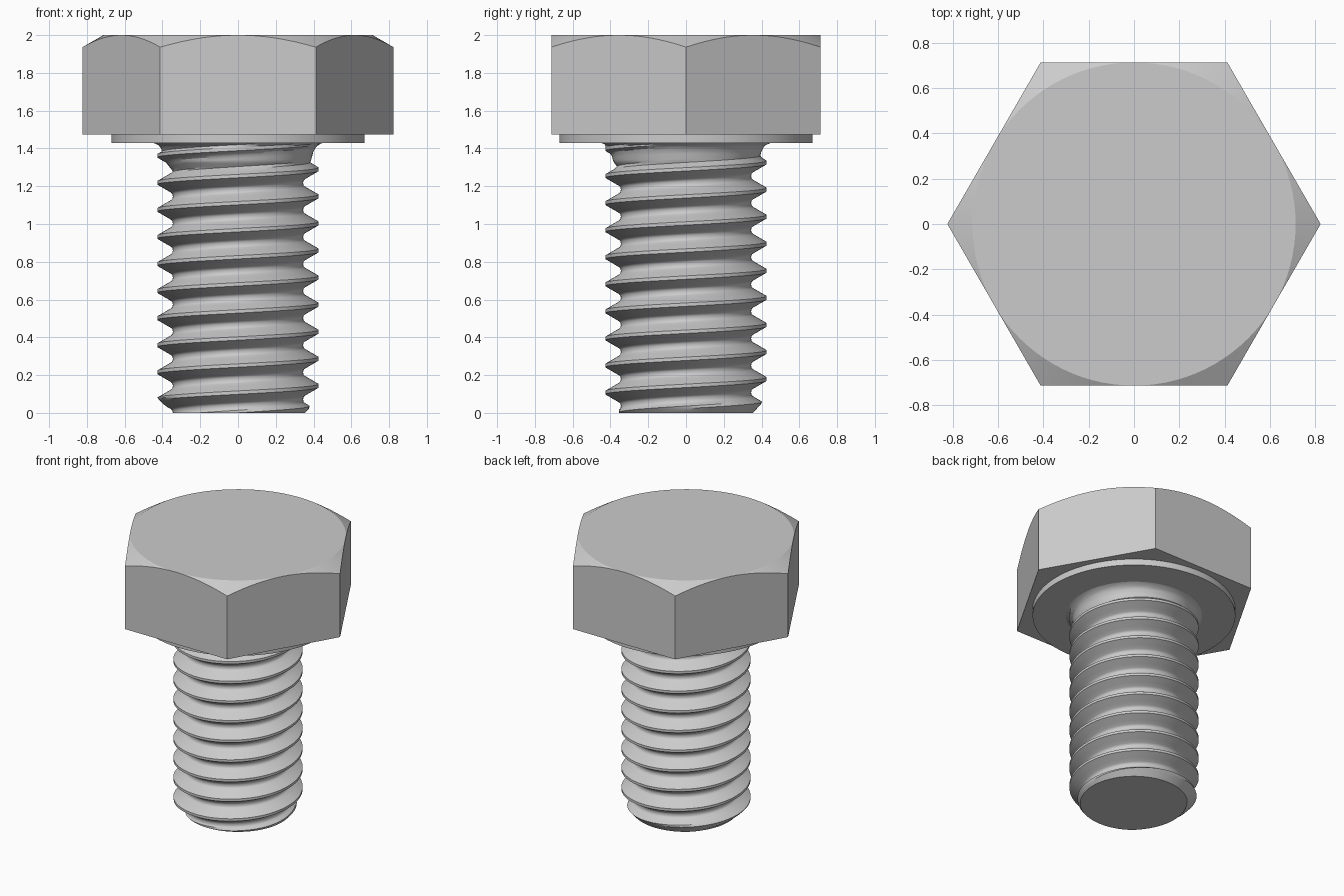
import bpy, bmesh
from math import pi, cos, sin, tan, radians

if "Cube" in bpy.data.objects:
    bpy.data.objects.remove(bpy.data.objects["Cube"])

N = 96            # segments around the axis
PITCH = 0.1433    # thread pitch
NECK = 1.43       # underside of the washer face
SEAT = 1.475      # underside of the hexagon
TOP = 2.0
FLAT = 0.713      # half the distance across flats

# half thread profile: (axial distance from crest, radius)
HALF = [(0, .427), (.009, .427), (.0227, .4033), (.0363, .3797), (.05, .356),
        (.056, .3493), (.062, .3464), (PITCH / 2, .345)]
# thread run-out and fillet under the head: (z, minimum radius)
RUNOUT = [(1.28, .345), (1.33, .385), (1.38, .398), (1.405, .41),
          (1.42, .425), (NECK, .45)]


def interp(table, x):
    if x <= table[0][0]:
        return table[0][1]
    for (x0, y0), (x1, y1) in zip(table, table[1:]):
        if x <= x1:
            return y0 + (y1 - y0) * (x - x0) / (x1 - x0)
    return table[-1][1]


def finish(name, bm):
    bmesh.ops.remove_doubles(bm, verts=bm.verts, dist=1e-5)
    mesh = bpy.data.meshes.new(name)
    bm.to_mesh(mesh)
    bm.free()
    obj = bpy.data.objects.new(name, mesh)
    bpy.context.collection.objects.link(obj)
    bpy.ops.object.select_all(action='DESELECT')
    obj.select_set(True)
    bpy.context.view_layer.objects.active = obj
    bpy.ops.object.shade_smooth_by_angle(angle=radians(28))
    return obj


# threaded shank: rows follow the helix and are clamped to both ends
def thread_radius(turn, z):
    phase = abs((z / PITCH - turn + .5) % 1 - .5) * PITCH
    r = max(interp(HALF, phase), interp(RUNOUT, z))
    return min(r, .355 + .9 * z)


bm = bmesh.new()
cache = {}


def shank_vert(j, z):
    z = min(max(z, 0), NECK)
    key = (j % N, round(z, 5))
    if key not in cache:
        turn = (j % N) / N
        r = thread_radius(turn, z)
        a = 2 * pi * turn
        cache[key] = bm.verts.new((r * cos(a), r * sin(a), z))
    return cache[key]


offsets = [d for d, _ in HALF] + [PITCH - d for d, _ in HALF[-2:0:-1]]
rows = [PITCH * k + d for k in range(-2, 12) for d in offsets]
for j in range(N):
    lo, hi = PITCH * j / N, PITCH * (j + 1) / N
    for z0, z1 in zip(rows, rows[1:]):
        quad = [shank_vert(j, z0 + lo), shank_vert(j + 1, z0 + hi),
                shank_vert(j + 1, z1 + hi), shank_vert(j, z1 + lo)]
        face = list(dict.fromkeys(quad))
        if len(face) > 2:
            bm.faces.new(face)
bm.faces.new([shank_vert(j, 0) for j in reversed(range(N))])
finish("threaded_shank", bm)

# hexagon head with washer face below and conical chamfer on top
bm = bmesh.new()


def hex_radius(a):
    return FLAT / cos(a % (pi / 3) - pi / 6)


def ring(radius, height):
    out = []
    for j in range(N):
        a = 2 * pi * j / N
        r = radius(a)
        out.append(bm.verts.new((r * cos(a), r * sin(a), height(r))))
    return out


rings = [ring(lambda a: .45, lambda r: NECK),
         ring(lambda a: .67, lambda r: NECK),
         ring(lambda a: .67, lambda r: SEAT),
         ring(hex_radius, lambda r: SEAT),
         ring(hex_radius, lambda r: TOP - (r - FLAT) * tan(pi / 6)),
         ring(lambda a: FLAT, lambda r: TOP)]
for low, high in zip(rings, rings[1:]):
    for j in range(N):
        k = (j + 1) % N
        bm.faces.new((low[j], low[k], high[k], high[j]))
bm.faces.new(rings[-1])
finish("hex_head", bm)
